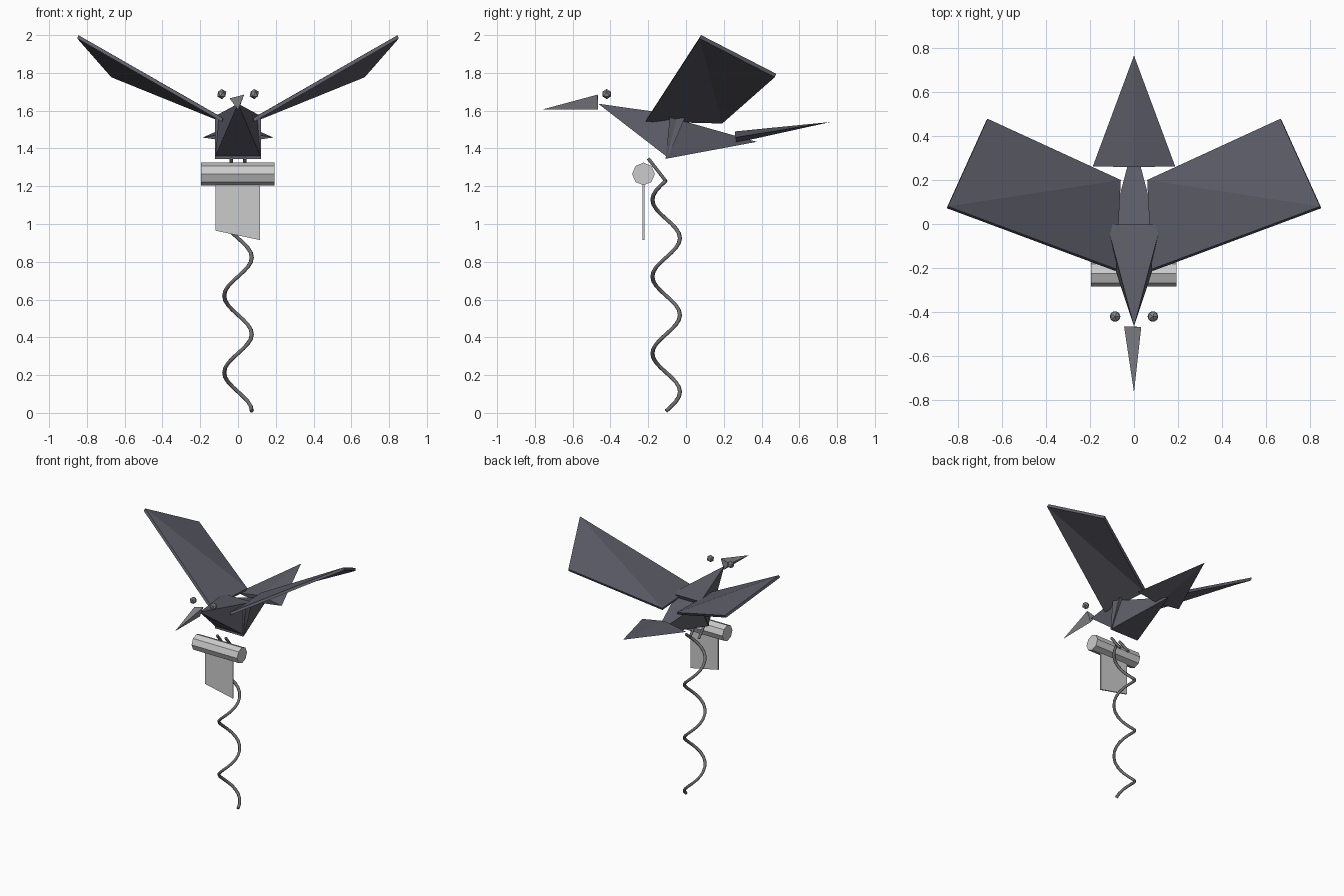
import bpy, bmesh, math
from mathutils import Vector

if "Cube" in bpy.data.objects:
    bpy.data.objects.remove(bpy.data.objects["Cube"])


def material(name, color):
    m = bpy.data.materials.new(name)
    m.diffuse_color = (*color, 1)
    m.use_nodes = True
    m.node_tree.nodes["Principled BSDF"].inputs["Base Color"].default_value = m.diffuse_color
    return m


feather = material("feather", (0.11, 0.11, 0.14))
horn = material("horn", (0.25, 0.25, 0.27))
iron = material("iron", (0.16, 0.16, 0.16))


def finish(bm, name, mat=None):
    bmesh.ops.recalc_face_normals(bm, faces=bm.faces)
    me = bpy.data.meshes.new(name)
    bm.to_mesh(me)
    bm.free()
    ob = bpy.data.objects.new(name, me)
    bpy.context.collection.objects.link(ob)
    if mat:
        me.materials.append(mat)
    return ob


def spike(name, base, apex, mat):
    """Closed cone from a base polygon to a point."""
    bm = bmesh.new()
    vs = [bm.verts.new(p) for p in base]
    top = bm.verts.new(apex)
    bm.faces.new(vs)
    for a, b in zip(vs, vs[1:] + vs[:1]):
        bm.faces.new((a, b, top))
    return finish(bm, name, mat)


def slab(name, pts, tris, offset, mat=None):
    """Thin plate made by extruding faces along an offset."""
    bm = bmesh.new()
    vs = [bm.verts.new(p) for p in pts]
    faces = [bm.faces.new([vs[i] for i in t]) for t in tris]
    ext = bmesh.ops.extrude_face_region(bm, geom=faces, use_keep_orig=True)
    moved = [g for g in ext["geom"] if isinstance(g, bmesh.types.BMVert)]
    bmesh.ops.translate(bm, verts=moved, vec=Vector(offset))
    return finish(bm, name, mat)


def tube(name, pts, radius, mat):
    """Bent rod following points."""
    cu = bpy.data.curves.new(name, 'CURVE')
    cu.dimensions = '3D'
    cu.bevel_depth = radius
    cu.bevel_resolution = 1
    cu.use_fill_caps = True
    sp = cu.splines.new('POLY')
    sp.points.add(len(pts) - 1)
    for p, co in zip(sp.points, pts):
        p.co = (*co, 1)
    ob = bpy.data.objects.new(name, cu)
    bpy.context.collection.objects.link(ob)
    cu.materials.append(mat)
    return ob


# Body: two four-sided cones set back to back, plus flat tail and beak
w = 0.122
spike("chest_and_neck", [(-w, -0.096, 1.352), (w, -0.096, 1.352),
                         (w, -0.002, 1.571), (-w, -0.002, 1.571)],
      (0, -0.465, 1.637), feather)
spike("rear_body", [(-w, -0.108, 1.345), (w, -0.108, 1.345),
                    (w, -0.086, 1.565), (-w, -0.086, 1.565)],
      (0, 0.375, 1.435), feather)
spike("tail", [(-0.187, 0.262, 1.458), (0, 0.266, 1.43),
               (0.187, 0.262, 1.458), (0, 0.258, 1.49)],
      (0, 0.765, 1.54), feather)
spike("beak", [(-0.045, -0.465, 1.665), (0.033, -0.468, 1.685),
               (0.003, -0.466, 1.606)], (0, -0.765, 1.605), horn)

for s, side in ((-1, "left"), (1, "right")):
    # Wing: folded quad with thickness
    slab("wing_" + side,
         [(s * 0.08, -0.205, 1.56), (s * 0.845, 0.08, 2.0),
          (s * 0.665, 0.478, 1.795), (s * 0.06, 0.2, 1.55)],
         [(0, 1, 3), (1, 2, 3)], (s * 0.006, -0.008, -0.018), feather)
    # Eye
    bm = bmesh.new()
    bmesh.ops.create_icosphere(bm, subdivisions=1, radius=0.027)
    bmesh.ops.translate(bm, verts=bm.verts, vec=(s * 0.086, -0.42, 1.688))
    finish(bm, "eye_" + side, horn)
    # Leg
    tube("leg_" + side, [(s * 0.036, -0.105, 1.225), (s * 0.036, -0.2, 1.347)],
         0.01, iron)

# Scroll roller
bm = bmesh.new()
ring = [bm.verts.new((-0.195, -0.225 + 0.06 * math.cos(i * math.pi / 4),
                      1.265 + 0.06 * math.sin(i * math.pi / 4))) for i in range(8)]
ext = bmesh.ops.extrude_face_region(bm, geom=[bm.faces.new(ring)], use_keep_orig=True)
bmesh.ops.translate(bm, vec=(0.387, 0, 0),
                    verts=[g for g in ext["geom"] if isinstance(g, bmesh.types.BMVert)])
finish(bm, "scroll_roller")

# Hanging sheet with slanted lower edge
slab("scroll_sheet", [(-0.12, -0.23, 1.24), (0.117, -0.23, 1.24),
                      (0.117, -0.23, 0.915), (-0.12, -0.23, 0.965)],
     [(0, 1, 2, 3)], (0, 0.01, 0))

# Corkscrew of three turns
turns, steps = 3, 48
tube("corkscrew",
     [(0.073 * math.cos(t), -0.105 + 0.073 * math.sin(t),
       0.01 + 1.22 * t / (2 * math.pi * turns))
      for t in (2 * math.pi * turns * i / steps for i in range(steps + 1))],
     0.011, iron)
